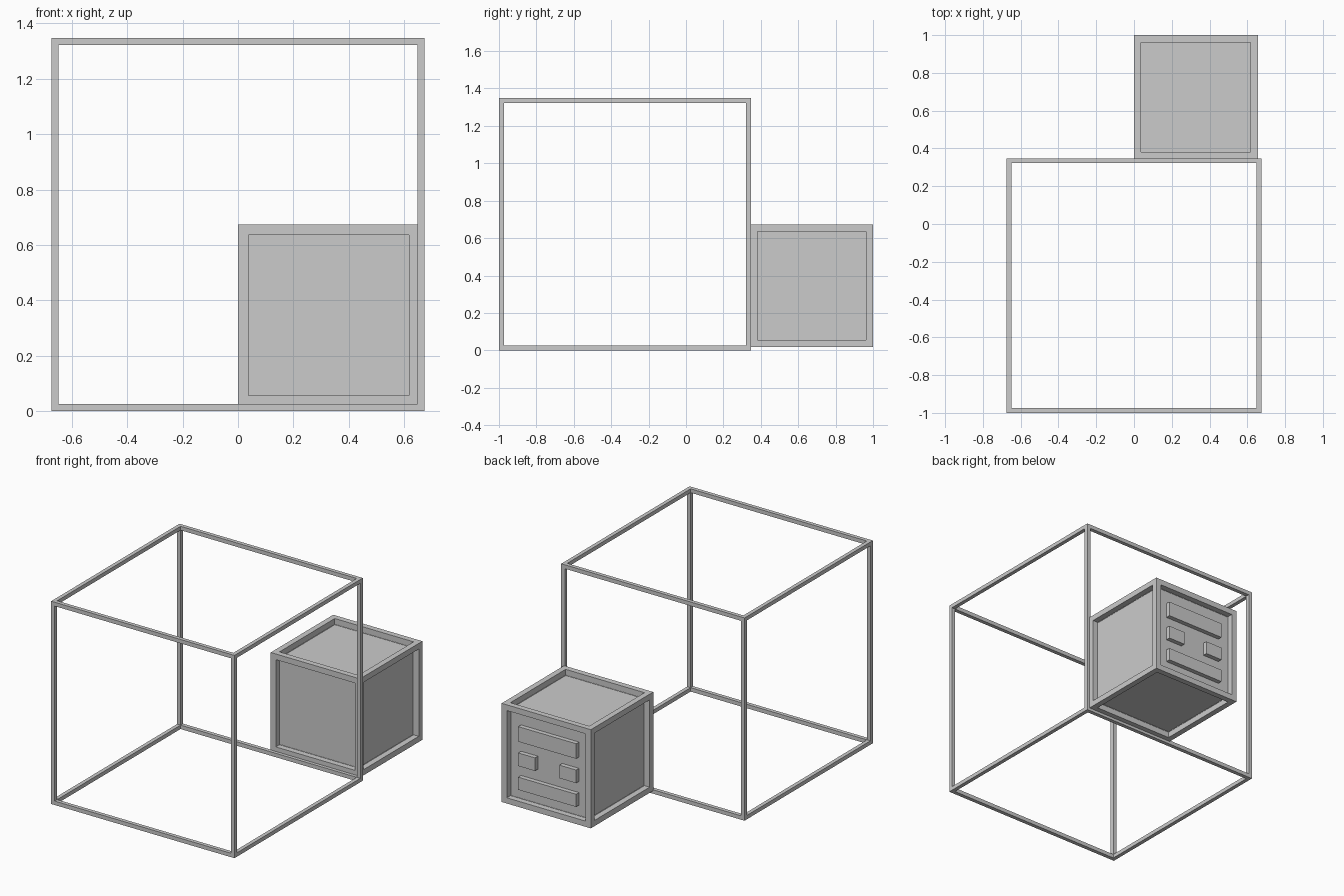
import bpy, bmesh
from itertools import product
from mathutils import Vector

if "Cube" in bpy.data.objects:
    bpy.data.objects.remove(bpy.data.objects["Cube"])

FRAME_LO, FRAME_SIZE, BEAM = Vector((-0.674, -1.0, 0.0)), 1.348, 0.026
BOX_LO, BOX_SIZE = Vector((0.0, 0.344, 0.018)), 0.656
RIM, DEPTH = 0.038, 0.04


def add_object(name, bm):
    mesh = bpy.data.meshes.new(name)
    bm.to_mesh(mesh)
    bm.free()
    obj = bpy.data.objects.new(name, mesh)
    bpy.context.collection.objects.link(obj)
    return obj


def add_box(bm, lo, hi):
    lo, hi = Vector(lo), Vector(hi)
    verts = bmesh.ops.create_cube(bm, size=1)["verts"]
    for v in verts:
        v.co = Vector((lo[i] + (v.co[i] + 0.5) * (hi[i] - lo[i]) for i in range(3)))


# Open cube frame: four posts, with rails fitted between them
bm = bmesh.new()
ends = (0, FRAME_SIZE - BEAM)
for axis in range(3):
    others = [i for i in range(3) if i != axis]
    gap = 0 if axis == 2 else BEAM
    for a, b in product(ends, ends):
        lo, hi = [0] * 3, [0] * 3
        lo[axis], hi[axis] = gap, FRAME_SIZE - gap
        for i, start in zip(others, (a, b)):
            lo[i], hi[i] = start, start + BEAM
        add_box(bm, FRAME_LO + Vector(lo), FRAME_LO + Vector(hi))
add_object("open_cube_frame", bm)

# Solid box with a recessed panel on every side
bm = bmesh.new()
add_box(bm, BOX_LO, BOX_LO + Vector((BOX_SIZE,) * 3))
bm.normal_update()
panels = bm.faces[:]
bmesh.ops.inset_individual(bm, faces=panels, thickness=RIM, use_even_offset=True)
for panel in panels:
    # Straight recess: extrude the panel, then slide it inward
    normal = panel.normal.copy()
    new = bmesh.ops.extrude_discrete_faces(bm, faces=[panel])["faces"][0]
    bmesh.ops.translate(bm, verts=new.verts[:], vec=-normal * DEPTH)
bmesh.ops.recalc_face_normals(bm, faces=bm.faces[:])
add_object("panelled_box", bm)

# Raised bars and blocks on the back panel (x range, z range below the box top)
back = BOX_LO.y + BOX_SIZE
top = BOX_LO.z + BOX_SIZE
blocks = {
    "upper_bar": (0.115, 0.541, 0.128, 0.228),
    "left_block": (0.115, 0.238, 0.303, 0.390),
    "right_block": (0.418, 0.541, 0.303, 0.390),
    "lower_bar": (0.115, 0.541, 0.464, 0.548),
}
for name, (x0, x1, d0, d1) in blocks.items():
    bm = bmesh.new()
    add_box(bm, (x0, back - DEPTH - 0.005, top - d1), (x1, back - 0.01, top - d0))
    add_object(name, bm)
